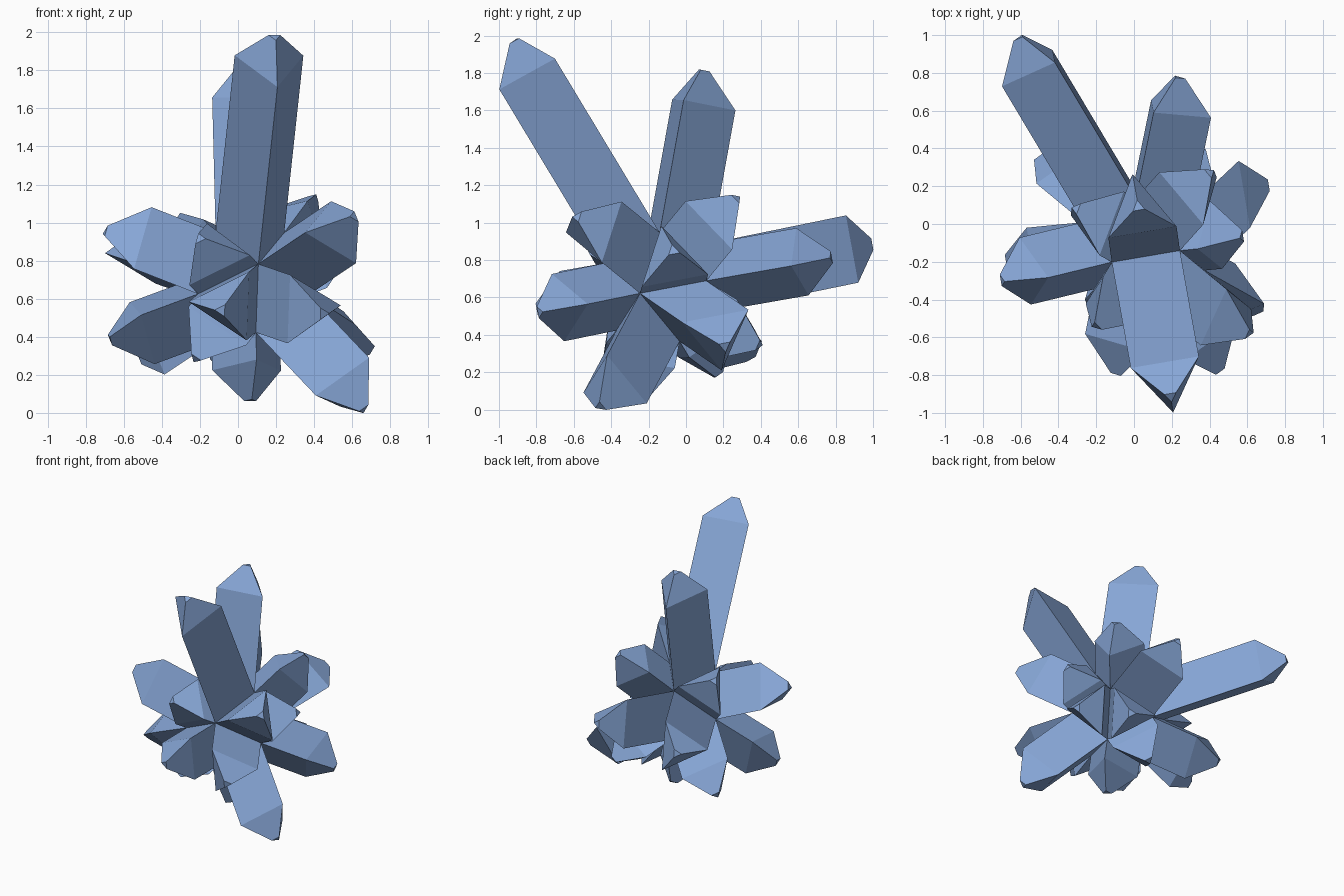
import bpy, bmesh, math
from mathutils import Vector

if "Cube" in bpy.data.objects:
    bpy.data.objects.remove(bpy.data.objects["Cube"])

EDGE = 0.366          # edge of the hidden twenty-sided core
TIP_H = 0.18          # height of each pointed end
TIP_SCALE = 0.17      # size of the small end facet

# core orientation: n is the axis of the tallest crystal
centre = Vector((0.052, -0.118, 0.657))
n = Vector((0.092, -0.514, 0.853)).normalized()
u = Vector((0.986, 0.164, 0.0))
u = (u - n * u.dot(n)).normalized()
w = n.cross(u)


def ring(radius, angle, height):
    a = math.radians(angle)
    return u * radius * math.cos(a) + w * radius * math.sin(a) + n * height


# core corners: two rings of three, plus their opposites
r1 = EDGE / math.sqrt(3)
r2 = r1 * (1 + math.sqrt(5)) / 2
h1, h2 = 0.7558 * EDGE, 0.1784 * EDGE
corners = {"A": ring(r1, -90, h1), "B": ring(r1, 150, h1), "C": ring(r1, 30, h1),
           "D": ring(r2, 90, h2), "E": ring(r2, 210, h2), "F": ring(r2, 330, h2)}
for name, opposite in zip("JKLGHI", "ABCDEF"):
    corners[name] = -corners[opposite]

# shaft length of the crystal growing out of each core face
lengths = {
    "ABC": 1.09, "BCD": 0.72, "CAF": 0.36, "ABE": 0.10, "CDH": 0.25,
    "CFH": 0.10, "AFG": 0.33, "AEG": 0.245, "BEI": 0.37, "BDI": 0.10,
    "JKL": 0.10, "KLG": 0.145, "LJI": 0.36, "JKH": 0.215, "LGE": 0.10,
    "LIE": 0.32, "JID": 0.85, "JHD": 0.47, "KHF": 0.32, "KGF": 0.49,
}
# one crystal leans away from its face normal
leaning = {"KHF": Vector((0.24, 0.225, -0.155))}

bm = bmesh.new()
base = {k: bm.verts.new(centre + p) for k, p in corners.items()}


def crystal(key, length):
    """Three-sided shaft with a tapered, blunt tip."""
    a, b, c = (corners[k] for k in key)
    if (b - a).cross(c - a).dot(a + b + c) < 0:
        key = key[::-1]
    normal = (a + b + c).normalized()
    shift = leaning.get(key, leaning.get(key[::-1], normal * length))
    foot = [base[k] for k in key]
    shoulder = [bm.verts.new(v.co + shift) for v in foot]
    mid = sum((v.co for v in shoulder), Vector()) / 3
    tip = [bm.verts.new(mid + normal * TIP_H + (v.co - mid) * TIP_SCALE) for v in shoulder]
    for low, high in ((foot, shoulder), (shoulder, tip)):
        for i in range(3):
            j = (i + 1) % 3
            bm.faces.new((low[i], low[j], high[j], high[i]))
    bm.faces.new(tip)


for key, length in lengths.items():
    crystal(key, length)

mesh = bpy.data.meshes.new("crystal_cluster")
bm.to_mesh(mesh)
bm.free()

# single blue crystal colour
blue = bpy.data.materials.new("crystal_blue")
blue.diffuse_color = (0.24, 0.38, 0.67, 1.0)
blue.use_nodes = True
blue.node_tree.nodes["Principled BSDF"].inputs["Base Color"].default_value = blue.diffuse_color
mesh.materials.append(blue)
obj = bpy.data.objects.new("crystal_cluster", mesh)
bpy.context.collection.objects.link(obj)
